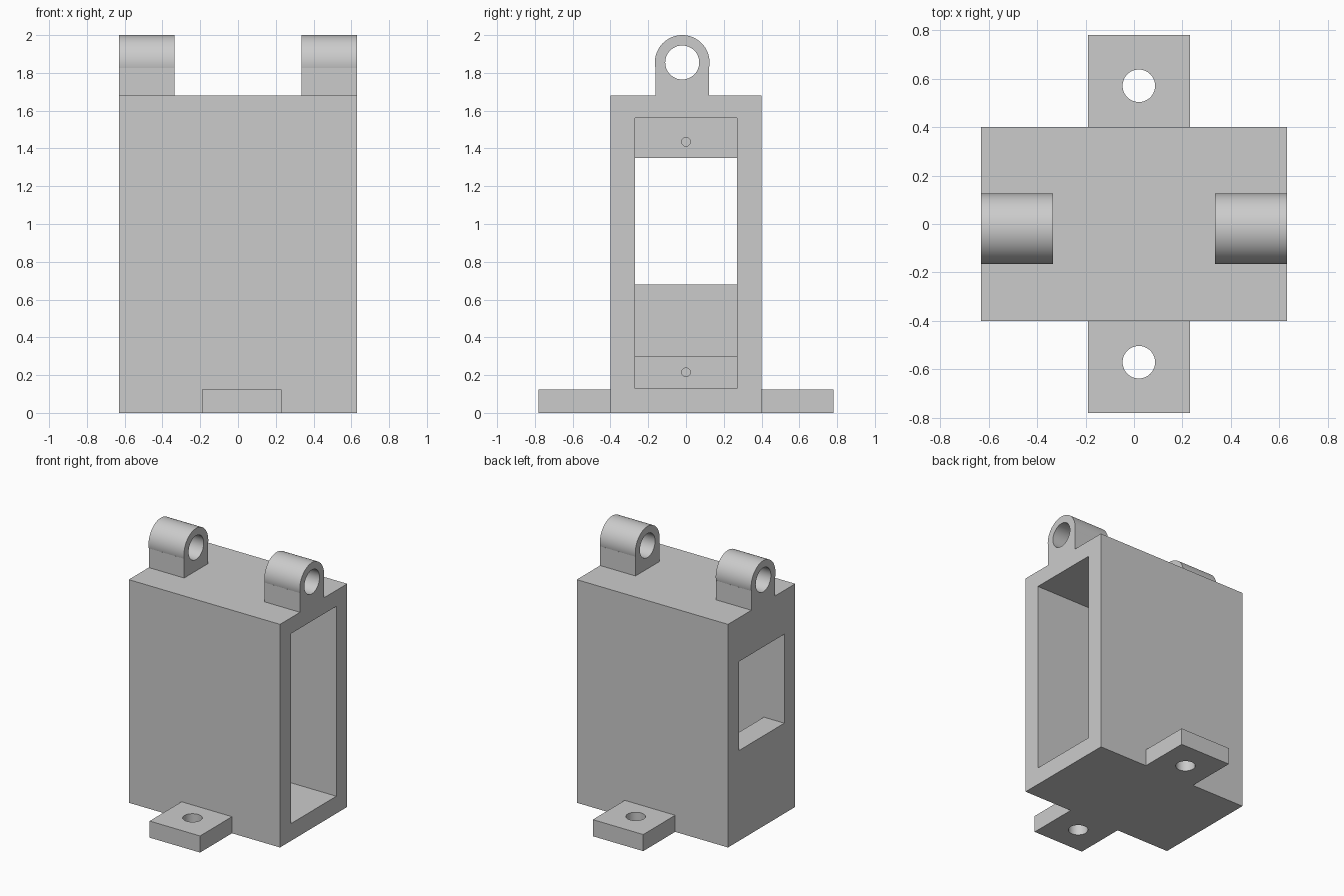
import bpy
import math

old = bpy.data.objects.get("Cube")
if old:
    bpy.data.objects.remove(old, do_unlink=True)

grey = bpy.data.materials.new("plain grey")
grey.use_nodes = True
grey.diffuse_color = (0.6, 0.6, 0.6, 1)
grey.node_tree.nodes["Principled BSDF"].inputs["Base Color"].default_value = (0.6, 0.6, 0.6, 1)


def box(name, x, y, z):
    """Box from its (min, max) range on each axis."""
    bpy.ops.mesh.primitive_cube_add(size=1, location=[sum(r) / 2 for r in (x, y, z)])
    ob = bpy.context.object
    ob.name = name
    ob.scale = [r[1] - r[0] for r in (x, y, z)]
    bpy.ops.object.transform_apply(location=True, rotation=True, scale=True)
    ob.data.materials.append(grey)
    return ob


def cylinder(name, radius, length, centre, axis="Z", sides=64):
    turn = (0, math.pi / 2, 0) if axis == "X" else (0, 0, 0)
    bpy.ops.mesh.primitive_cylinder_add(vertices=sides, radius=radius, depth=length,
                                        location=centre, rotation=turn)
    ob = bpy.context.object
    ob.name = name
    bpy.ops.object.transform_apply(location=True, rotation=True, scale=True)
    ob.data.materials.append(grey)
    return ob


def combine(target, tool, operation):
    """Apply a boolean and discard the tool object."""
    bpy.ops.object.select_all(action="DESELECT")
    bpy.context.view_layer.objects.active = target
    target.select_set(True)
    mod = target.modifiers.new("shape", "BOOLEAN")
    mod.operation = operation
    mod.solver = "EXACT"
    mod.object = tool
    bpy.ops.object.modifier_apply(modifier=mod.name)
    bpy.data.objects.remove(tool, do_unlink=True)


def smooth(ob):
    bpy.ops.object.select_all(action="DESELECT")
    bpy.context.view_layer.objects.active = ob
    ob.select_set(True)
    bpy.ops.object.shade_smooth_by_angle(angle=math.radians(30))


half_x, half_y, top = 0.63, 0.4, 1.68
pocket_y = (-0.27, 0.27)
ledge_x, wall_x = -0.18, -0.46

# Housing with a stepped pocket and a window through the far wall
housing = box("housing", (-half_x, half_x), (-half_y, half_y), (0, top))
combine(housing, box("pocket_cut", (ledge_x, 0.8), pocket_y, (0.13, 1.56)), "DIFFERENCE")
combine(housing, box("inner_cut", (wall_x, 0.7), pocket_y, (0.3, 1.35)), "DIFFERENCE")
combine(housing, box("window_cut", (-0.8, 0.6), pocket_y, (0.68, 1.35)), "DIFFERENCE")

# Blind screw holes in the two ledges
for z in (0.215, 1.435):
    combine(housing, cylinder("screw_cut", 0.023, 0.4, (ledge_x, 0, z), "X", 24), "DIFFERENCE")

# Mounting tabs at the foot, front and back
for name, side in (("front_tab", -1), ("back_tab", 1)):
    tab = box(name, (-0.19, 0.23), sorted((side * half_y, side * 0.78)), (0, 0.125))
    combine(tab, cylinder("tab_hole_cut", 0.067, 0.5, (0.02, side * 0.57, 0.06)), "DIFFERENCE")
    smooth(tab)

# Hinge lugs on top
pin_y, pin_z = -0.02, 1.855
for name, x in (("right_lug", (-half_x, -0.335)), ("left_lug", (0.335, half_x))):
    middle = (sum(x) / 2, pin_y, pin_z)
    lug = box(name, x, (pin_y - 0.142, pin_y + 0.142), (top, pin_z - 0.03))
    combine(lug, cylinder("lug_barrel", 0.145, x[1] - x[0], middle, "X"), "UNION")
    combine(lug, cylinder("lug_bore_cut", 0.09, 1, middle, "X"), "DIFFERENCE")
    smooth(lug)

smooth(housing)
